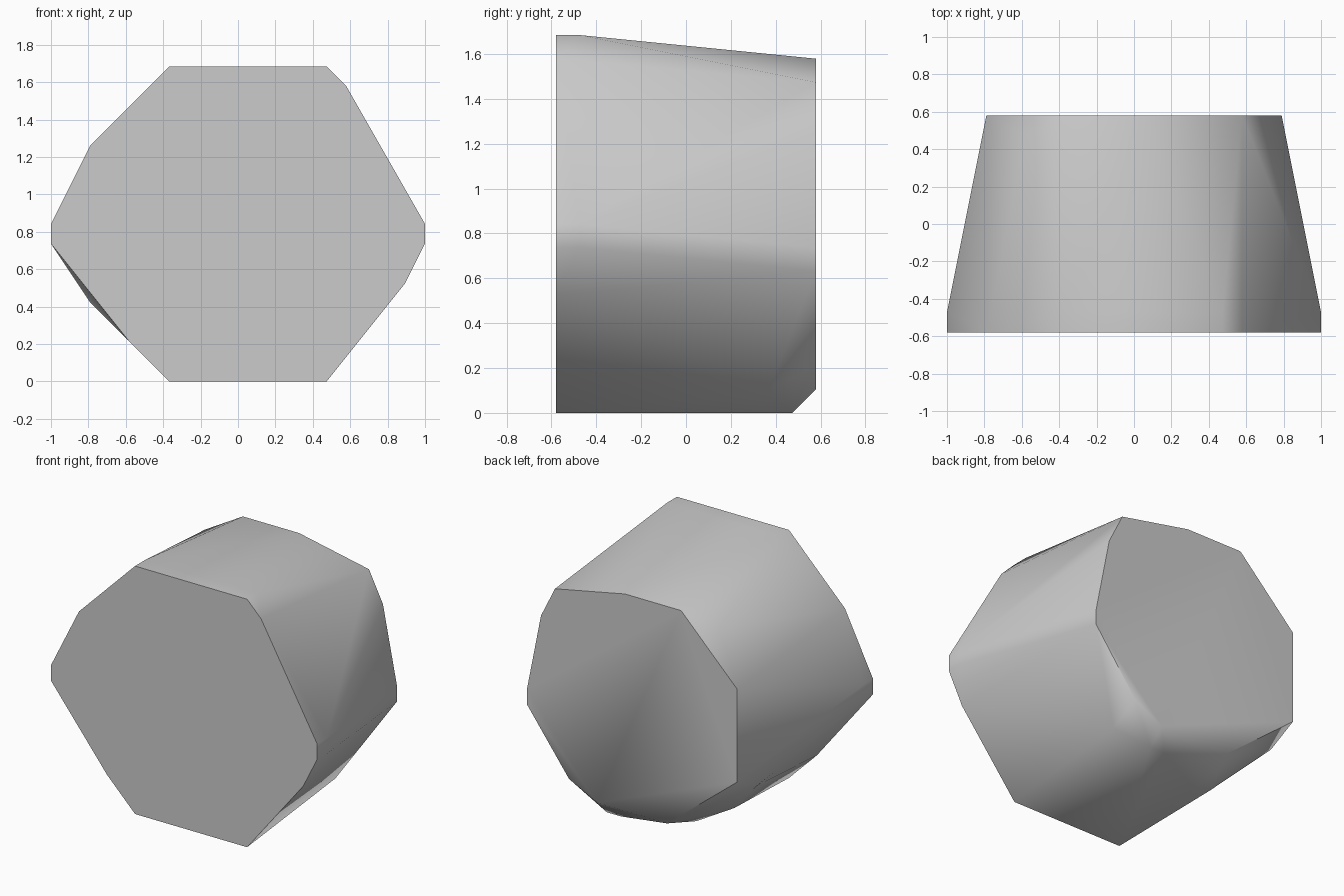
import bpy
import bmesh
import math
from mathutils import Vector

default_cube = bpy.data.objects.get("Cube")
if default_cube:
    bpy.data.objects.remove(default_cube, do_unlink=True)

# The boulder is laid out on a regular lattice: width, depth and height in steps
STEP = 2 / 19
WIDTH, DEPTH = 19, 11


def lattice_point(across, back, up):
    """Convert lattice steps to a position centred on the ground origin."""
    return Vector((across - WIDTH / 2, back - DEPTH / 2, up)) * STEP


# Large flat front outline (across, up)
front_outline = [(6, 16), (14, 16), (15, 15), (19, 8), (19, 7), (18, 5),
                 (14, 0), (6, 0), (4, 2), (0, 7), (0, 8), (2, 12)]

# Smaller flat back outline (across, up)
back_outline = [(6, 15), (10, 15), (15, 14), (16, 12), (17, 7), (17, 6),
                (14, 2), (12, 1), (7, 1), (2, 5), (2, 11)]

# Corners just behind the front rim
rim_corners = [(6, 16), (14, 16), (19, 8), (19, 7), (0, 8), (0, 7)]

# Chipped corners along the sides and underside (across, back, up)
chipped_corners = [(4, 10, 14), (12, 10, 0), (11, 10, 0), (14, 9, 1),
                   (2, 9, 4), (5, 7, 1), (7, 8, 0)]

corners = list(chipped_corners)
for outline, back in ((front_outline, 0), (rim_corners, 1), (back_outline, DEPTH)):
    corners += [(across, back, up) for across, up in outline]

# Wrap the corners in a convex skin and merge flat areas into single faces
bm = bmesh.new()
for corner in corners:
    bm.verts.new(lattice_point(*corner))
hull = bmesh.ops.convex_hull(bm, input=list(bm.verts))
unused = {item for key in ("geom_interior", "geom_unused") for item in hull[key]
          if isinstance(item, bmesh.types.BMVert)}
bmesh.ops.delete(bm, geom=list(unused), context='VERTS')
bmesh.ops.dissolve_limit(bm, angle_limit=math.radians(0.5),
                         verts=list(bm.verts), edges=list(bm.edges))
bmesh.ops.recalc_face_normals(bm, faces=list(bm.faces))

mesh = bpy.data.meshes.new("boulder")
bm.to_mesh(mesh)
bm.free()
boulder = bpy.data.objects.new("boulder", mesh)
bpy.context.scene.collection.objects.link(boulder)

# Plain grey stone
stone = bpy.data.materials.new("stone_grey")
stone.use_nodes = True
stone_colour = (0.6, 0.6, 0.6, 1)
stone.diffuse_color = stone_colour
shader = next(node for node in stone.node_tree.nodes if node.type == 'BSDF_PRINCIPLED')
shader.inputs["Base Color"].default_value = stone_colour
mesh.materials.append(stone)

# Soft shading across shallow facets, crisp flat ends
bpy.ops.object.select_all(action='DESELECT')
boulder.select_set(True)
bpy.context.view_layer.objects.active = boulder
bpy.ops.object.shade_smooth_by_angle(angle=math.radians(50))
